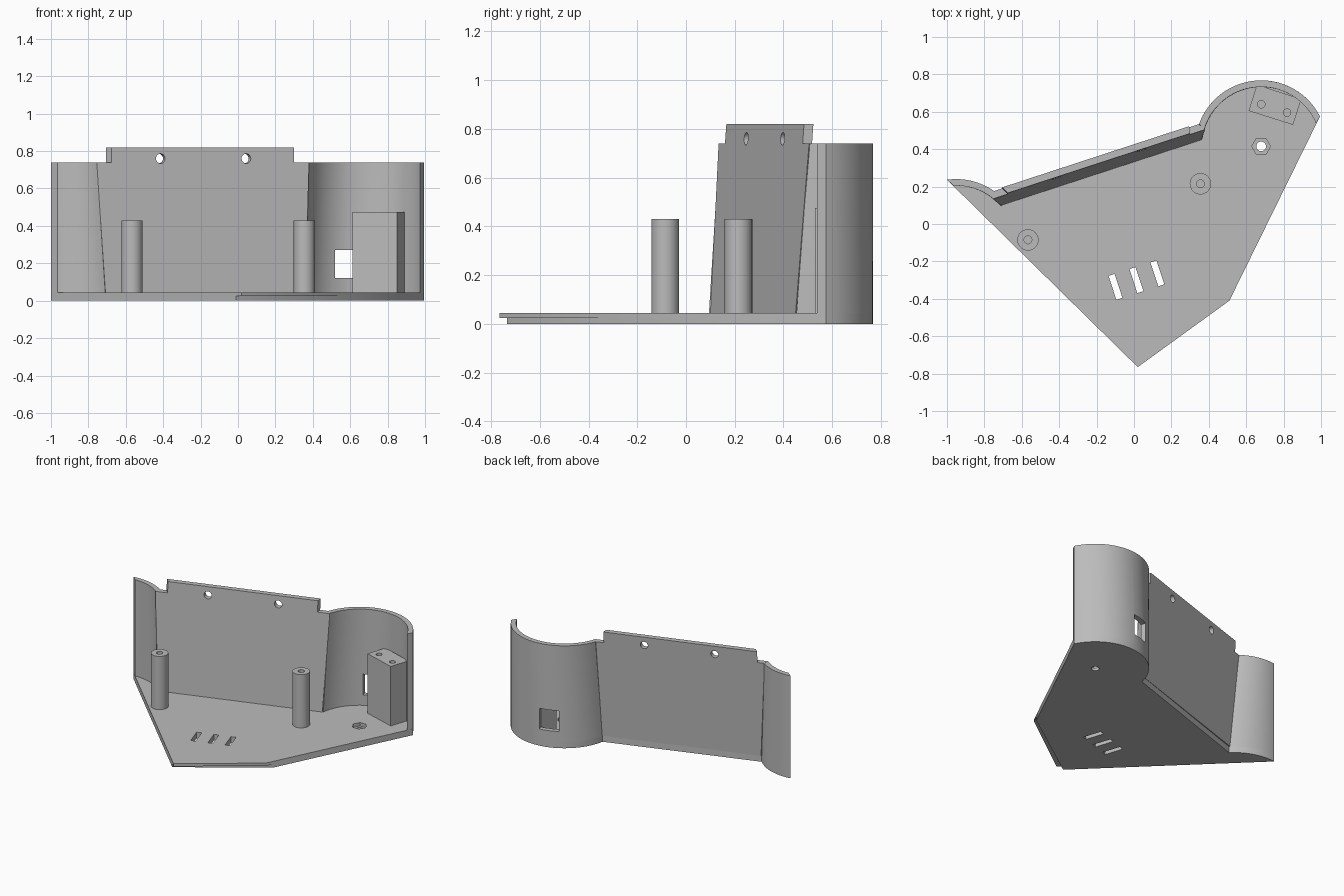
import bpy, bmesh
from math import radians, cos, sin, atan2
from mathutils import Matrix, Vector

if "Cube" in bpy.data.objects:
    bpy.data.objects.remove(bpy.data.objects["Cube"])

grey = bpy.data.materials.new("plain_grey")
grey.use_nodes = True
colour = (0.5, 0.5, 0.5, 1)
grey.diffuse_color = colour
grey.node_tree.nodes["Principled BSDF"].inputs["Base Color"].default_value = colour

FLOOR, SHELL_TOP, TAB_TOP = 0.045, 0.74, 0.82
SLOPE = 0.327
TILT = atan2(SLOPE, 1)


def add_object(name, bm):
    bmesh.ops.recalc_face_normals(bm, faces=bm.faces)
    mesh = bpy.data.meshes.new(name)
    bm.to_mesh(mesh)
    bm.free()
    mesh.materials.append(grey)
    obj = bpy.data.objects.new(name, mesh)
    bpy.context.collection.objects.link(obj)
    return obj


def loft(name, lower, upper):
    """Solid between two matching loops of points."""
    bm = bmesh.new()
    a = [bm.verts.new(p) for p in lower]
    b = [bm.verts.new(p) for p in upper]
    bm.faces.new(a)
    bm.faces.new(b)
    for i in range(len(a)):
        j = (i + 1) % len(a)
        bm.faces.new((a[i], a[j], b[j], b[i]))
    return add_object(name, bm)


def prism(name, outline, z0, z1):
    return loft(name, [(x, y, z0) for x, y in outline], [(x, y, z1) for x, y in outline])


def cylinder(name, x, y, r, z0, z1, sides=32):
    ring = arc((x, y), r, 0, 360 - 360 / sides, sides - 1)
    return prism(name, ring, z0, z1)


def box(name, centre, size, angle):
    bm = bmesh.new()
    bmesh.ops.create_cube(bm, size=1)
    bm.transform(Matrix.Translation(centre) @ Matrix.Rotation(angle, 4, 'Z')
                 @ Matrix.Diagonal((*size, 1)))
    return add_object(name, bm)


def arc(centre, r, start, end, steps=28):
    angles = [radians(start + (end - start) * i / steps) for i in range(steps + 1)]
    return [(centre[0] + r * cos(t), centre[1] + r * sin(t)) for t in angles]


def cut(obj, cutters):
    for c in cutters:
        c.hide_render = True
        mod = obj.modifiers.new("cut", 'BOOLEAN')
        mod.operation, mod.solver, mod.object = 'DIFFERENCE', 'EXACT', c
    deps = bpy.context.evaluated_depsgraph_get()
    mesh = bpy.data.meshes.new_from_object(obj.evaluated_get(deps))
    obj.modifiers.clear()
    obj.data = mesh
    for c in cutters:
        bpy.data.objects.remove(c)


def smooth(obj):
    bpy.ops.object.select_all(action='DESELECT')
    obj.select_set(True)
    bpy.context.view_layer.objects.active = obj
    bpy.ops.object.shade_smooth_by_angle(angle=radians(30))


def curved_shell(name, centre, r_out, r_in, free_end, low_end, high_end):
    """Upright curved wall; each end is an (outer, inner) pair of angles."""
    loops = []
    for end, z in ((low_end, FLOOR), (high_end, SHELL_TOP)):
        outline = arc(centre, r_out, free_end[0], end[0]) + arc(centre, r_in, end[1], free_end[1])
        loops.append([(x, y, z) for x, y in outline])
    return loft(name, *loops)


# Curved end walls
BIG, SMALL = (0.68, 0.415), (-0.95, -0.11)
big_shell = curved_shell("large_curved_wall", BIG, 0.353, 0.318,
                         (27, 22.5), (169.5, 173), (160, 163.5))
small_shell = curved_shell("small_curved_wall", SMALL, 0.35, 0.315,
                           (98.2, 92.7), (44.4, 40.4), (55.1, 51.7))
cut(big_shell, [box("window_cutter", (0.575, 0.735, 0.195), (0.135, 0.2, 0.15), TILT)])

# Floor with a recessed lip along the short front edge
outline = (arc(BIG, 0.353, 27, 169.5) + arc(SMALL, 0.35, 44.4, 98.2)
           + [(0.02, -0.765), (0.51, -0.41)])
floor = prism("floor", outline, 0, FLOOR)
lip_a, lip_b = Vector((-0.01, -0.735)), Vector((0.537, -0.355))
along = (lip_b - lip_a) * 0.5
out = Vector((along.y, -along.x))
lip = [lip_a - along, lip_b + along, lip_b + along + out, lip_a - along + out]
cutters = [prism("lip_cutter", lip, -0.1, 0.025),
           cylinder("nut_cutter", 0.68, 0.415, 0.05, 0.02, 0.1, 6),
           cylinder("bolt_cutter", 0.68, 0.415, 0.026, -0.1, 0.1, 24)]
for i in (-1, 0, 1):
    cutters.append(box("slot_cutter", (0.013 + 0.112 * i, -0.3 + 0.036 * i, 0),
                       (0.034, 0.135, 0.3), TILT))
cut(floor, cutters)


# Leaning back wall with a raised tab
def wall_loop(points, offset):
    return [(x, 0.332 + offset + SLOPE * x + 0.07 * (z - FLOOR), z) for x, z in points]


def wall_points(left_low, left_high, tab_left, tab_right, right_high, right_low):
    return [(left_low, FLOOR), (left_high, SHELL_TOP), (tab_left, SHELL_TOP),
            (tab_left, TAB_TOP), (tab_right, TAB_TOP), (tab_right, SHELL_TOP),
            (right_high, SHELL_TOP), (right_low, FLOOR)]


inner = wall_points(-0.71, -0.755, -0.675, 0.3, 0.38, 0.36)
outer = wall_points(-0.7, -0.75, -0.705, 0.295, 0.347, 0.333)
back_wall = loft("back_wall", wall_loop(inner, 0), wall_loop(outer, 0.04))
holes = []
for x in (-0.42, 0.038):
    bm = bmesh.new()
    bmesh.ops.create_cone(bm, cap_ends=True, segments=24, radius1=0.026, radius2=0.026, depth=0.3)
    bm.transform(Matrix.Translation((x, 0.402 + SLOPE * x, 0.76))
                 @ Matrix.Rotation(TILT, 4, 'Z') @ Matrix.Rotation(radians(90), 4, 'X'))
    holes.append(add_object("hole_cutter", bm))
cut(back_wall, holes)

# Mounting posts with screw holes
posts = []
for side, x, y in (("right", -0.567, -0.085), ("left", 0.355, 0.215)):
    post = cylinder(side + "_post", x, y, 0.057, FLOOR, 0.43)
    cut(post, [cylinder("screw_cutter", x, y, 0.021, 0.2, 0.6, 20)])
    posts.append(post)

# Support block against the large curved wall
block = prism("support_block", [(0.613, 0.605), (0.85, 0.53), (0.895, 0.668), (0.657, 0.745)],
              FLOOR, 0.475)
cut(block, [cylinder("screw_cutter", x, y, 0.02, 0.25, 0.6, 20)
            for x, y in ((0.68, 0.64), (0.818, 0.595))])

for part in [big_shell, small_shell, floor, back_wall, block] + posts:
    smooth(part)
